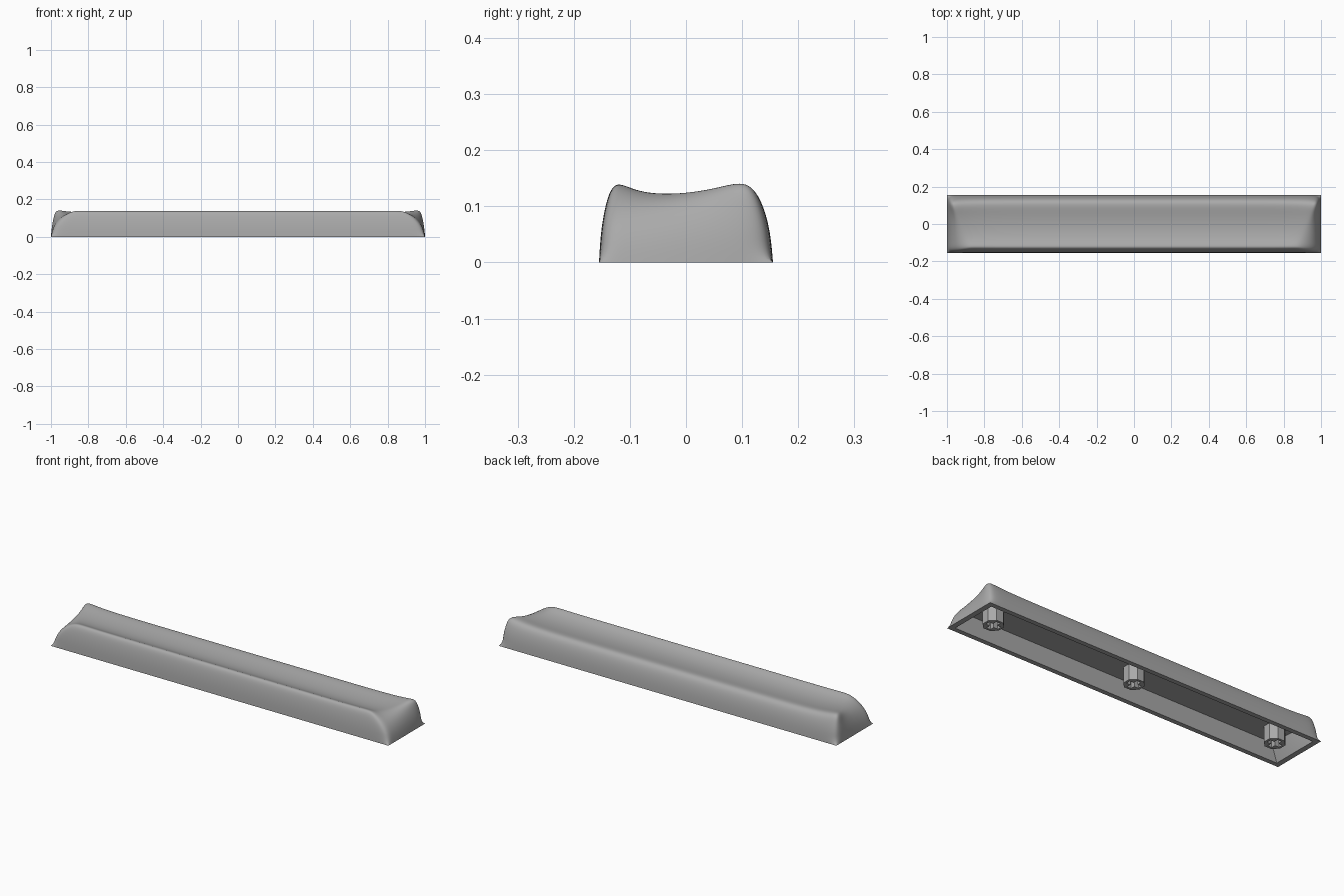
import bpy
import bmesh
from math import cos, sin, pi

cube = bpy.data.objects.get("Cube")
if cube:
    bpy.data.objects.remove(cube)

grey = bpy.data.materials.new("grey plastic")
grey.use_nodes = True
colour = (0.4, 0.4, 0.4, 1)
grey.diffuse_color = colour
grey.node_tree.nodes["Principled BSDF"].inputs["Base Color"].default_value = colour


def finish(bm, name):
    bmesh.ops.recalc_face_normals(bm, faces=bm.faces)
    mesh = bpy.data.meshes.new(name)
    bm.to_mesh(mesh)
    bm.free()
    mesh.materials.append(grey)
    obj = bpy.data.objects.new(name, mesh)
    bpy.context.collection.objects.link(obj)
    return obj


def bridge(bm, a, b):
    return [bm.faces.new((a[k - 1], a[k], b[k], b[k - 1])) for k in range(len(a))]


def lerp(a, b, t):
    return a + (b - a) * t


# Cap: dished top grid, bulging walls, and a hollow underside
U = [-1, -0.93, -0.5, 0, 0.5, 0.93, 1]
V = [-1, -0.7, -0.15, 0.5, 1]
ROW_Z = [0.147, 0.124, 0.112, 0.119, 0.133]
END_LIFT = [0.006, 0.006, 0.013, 0.021, 0.032]
HALF_Y = 0.155


def top_point(i, j):
    t = (V[j] + 1) / 2
    z = ROW_Z[j] + (END_LIFT[j] if abs(U[i]) == 1 else 0)
    return U[i] * lerp(0.875, 0.985, t), lerp(-0.128, 0.114, t), z


nu, nv = len(U), len(V)
border = ([(i, 0) for i in range(nu)] + [(nu - 1, j) for j in range(1, nv)]
          + [(i, nv - 1) for i in range(nu - 2, -1, -1)]
          + [(0, j) for j in range(nv - 2, 0, -1)])

bm = bmesh.new()
top = {(i, j): bm.verts.new(top_point(i, j)) for i in range(nu) for j in range(nv)}
for i in range(nu - 1):
    for j in range(nv - 1):
        bm.faces.new((top[i, j], top[i + 1, j], top[i + 1, j + 1], top[i, j + 1]))

previous = [top[p] for p in border]
for inset, z in [(0.42, 0.105), (0.1, 0.052), (0, 0)]:
    ring = []
    for i, j in border:
        x, y, _ = top_point(i, j)
        ring.append(bm.verts.new((lerp(U[i], x, inset), lerp(V[j] * HALF_Y, y, inset), z)))
    bridge(bm, previous, ring)
    previous = ring

# Inner rim and ceiling, kept crisp with creases
rim = [bm.verts.new((U[i] * 0.972, V[j] * 0.13, 0)) for i, j in border]
ceiling = [bm.verts.new((U[i] * lerp(0.925, 0.95, (V[j] + 1) / 2), V[j] * 0.112, 0.085))
           for i, j in border]
inner = bridge(bm, previous, rim) + bridge(bm, rim, ceiling)
lid = {p: v for p, v in zip(border, ceiling)}
for i in range(nu):
    for j in range(nv):
        if (i, j) not in lid:
            lid[i, j] = bm.verts.new((U[i] * 0.94, V[j] * 0.112, 0.085))
for i in range(nu - 1):
    for j in range(nv - 1):
        inner.append(bm.faces.new((lid[i, j], lid[i, j + 1], lid[i + 1, j + 1], lid[i + 1, j])))
crease = bm.edges.layers.float.new("crease_edge")
for face in inner:
    for edge in face.edges:
        edge[crease] = 1

cap = finish(bm, "cap")
subsurf = cap.modifiers.new("Smooth", "SUBSURF")
subsurf.levels = subsurf.render_levels = 3
bpy.ops.object.select_all(action="DESELECT")
cap.select_set(True)
bpy.context.view_layer.objects.active = cap
bpy.ops.object.modifier_apply(modifier="Smooth")
bpy.ops.object.shade_smooth_by_angle(angle=pi / 5)


# Mounting posts: octagonal tubes with a cross-shaped socket
def add_post(name, x):
    bm = bmesh.new()
    octagon = [(0.052 * cos(pi / 8 + k * pi / 4), 0.052 * sin(pi / 8 + k * pi / 4))
               for k in range(8)]
    a, b = 0.036, 0.012
    cross = []
    px, py = 1, 0
    for _ in range(4):
        for along, side in [(a, -b), (a, b), (b, b)]:
            cross.append((along * px - side * py, along * py + side * px))
        px, py = -py, px

    def loop(points, z):
        return [bm.verts.new((x + p, q, z)) for p, q in points]

    outer, socket = loop(octagon, 0.001), loop(cross, 0.001)
    edges = [bm.edges.new((r[k - 1], r[k])) for r in (outer, socket) for k in range(len(r))]
    bmesh.ops.triangle_fill(bm, use_beauty=True, edges=edges)
    bridge(bm, outer, loop(octagon, 0.09))
    floor = loop(cross, 0.075)
    bridge(bm, socket, floor)
    bm.faces.new(floor)
    finish(bm, name)


for name, x in [("right_post", -0.85), ("middle_post", 0), ("left_post", 0.85)]:
    add_post(name, x)
